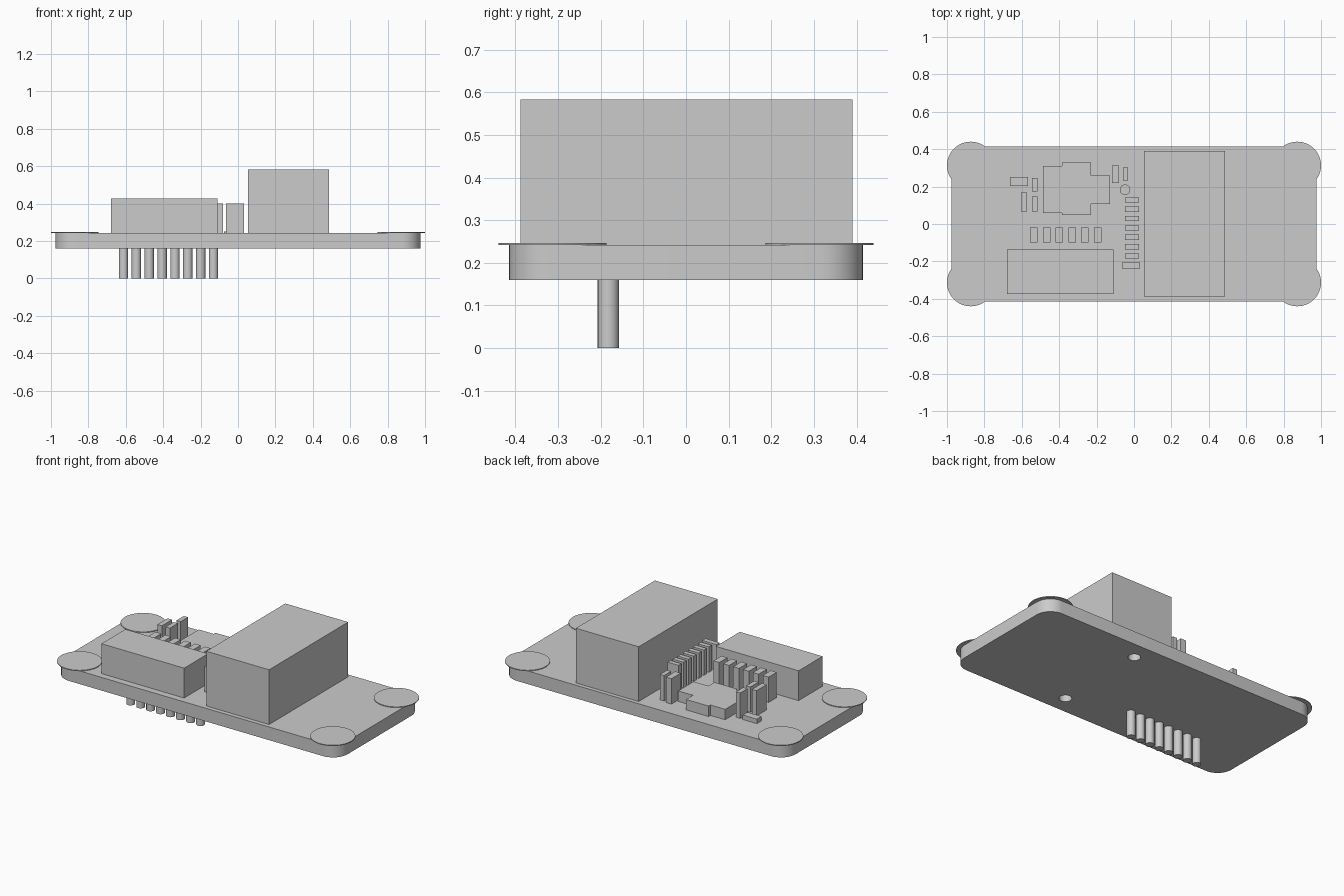
import bpy
import bmesh
from math import sin, cos, pi, radians

cube = bpy.data.objects.get("Cube")
if cube:
    bpy.data.objects.remove(cube, do_unlink=True)

grey = bpy.data.materials.new("plain grey")
grey.use_nodes = True
grey.diffuse_color = (0.6, 0.6, 0.6, 1)
grey.node_tree.nodes["Principled BSDF"].inputs["Base Color"].default_value = (0.6, 0.6, 0.6, 1)

BASE, TOP = 0.16, 0.242   # board underside and upper face
TALL = 0.4                # top of the upright chips


def prism(name, outline, z0, z1, smooth=False):
    """Extrude a counter-clockwise outline from z0 to z1."""
    bm = bmesh.new()
    face = bm.faces.new([bm.verts.new((x, y, z0)) for x, y in outline])
    new = bmesh.ops.extrude_face_region(bm, geom=[face])["geom"]
    for v in new:
        if isinstance(v, bmesh.types.BMVert):
            v.co.z = z1
    bmesh.ops.recalc_face_normals(bm, faces=bm.faces)
    mesh = bpy.data.meshes.new(name)
    bm.to_mesh(mesh)
    bm.free()
    mesh.materials.append(grey)
    obj = bpy.data.objects.new(name, mesh)
    bpy.context.collection.objects.link(obj)
    if smooth:
        select(obj)
        bpy.ops.object.shade_smooth_by_angle(angle=radians(30))
    return obj


def select(obj):
    bpy.ops.object.select_all(action='DESELECT')
    obj.select_set(True)
    bpy.context.view_layer.objects.active = obj


def box(name, x0, x1, y0, y1, z1, z0=TOP):
    return prism(name, [(x0, y0), (x1, y0), (x1, y1), (x0, y1)], z0, z1)


def disc(name, x, y, r, z0, z1, n=32):
    ring = [(x + r * cos(2 * pi * i / n), y + r * sin(2 * pi * i / n)) for i in range(n)]
    return prism(name, ring, z0, z1, True)


# Circuit board with rounded corners
HX, HY, R, STEPS = 0.976, 0.415, 0.1, 10
outline = []
for k, (sx, sy) in enumerate([(1, 1), (-1, 1), (-1, -1), (1, -1)]):
    for i in range(STEPS + 1):
        a = (k + i / STEPS) * pi / 2
        outline.append((sx * (HX - R) + R * cos(a), sy * (HY - R) + R * sin(a)))
board = prism("circuit_board", outline, BASE, TOP)

# Two peg holes through the board under the large housing
for y in (-0.3, 0.3):
    cutter = disc("hole_cutter", 0.25, y, 0.036, BASE - 0.1, TOP + 0.1)
    cutter.hide_render = True
    cut = board.modifiers.new("hole", 'BOOLEAN')
    cut.operation, cut.solver, cut.object = 'DIFFERENCE', 'EXACT', cutter
    select(board)
    bpy.ops.object.modifier_apply(modifier=cut.name)
    bpy.data.objects.remove(cutter, do_unlink=True)
select(board)
bpy.ops.object.shade_smooth_by_angle(angle=radians(30))

# Thin pads over the four corners
for sx in (-1, 1):
    for sy in (-1, 1):
        disc("corner_pad", sx * 0.873, sy * 0.313, 0.127, TOP, TOP + 0.005, 48)

# Large housing and the smaller connector
box("large_housing", 0.053, 0.486, -0.388, 0.39, 0.583)
box("connector_housing", -0.68, -0.11, -0.373, -0.137, 0.428)

# Row of pins below the connector
for i in range(8):
    disc("pin", -0.612 + i * 0.0687, -0.182, 0.025, 0, BASE, 24)

# Stepped central chip, low on the board
prism("central_chip",
      [(-0.487, 0.06), (-0.385, 0.06), (-0.385, 0.048), (-0.23, 0.048),
       (-0.23, 0.108), (-0.128, 0.108), (-0.128, 0.26), (-0.23, 0.26),
       (-0.23, 0.328), (-0.385, 0.328), (-0.385, 0.31), (-0.487, 0.31)],
      TOP, 0.307)

# Row of six upright chips
for i in range(6):
    x = -0.535 + i * 0.068
    box("row_chip", x - 0.02, x + 0.02, -0.1, -0.02, TALL)

# Column of seven upright chips, with a wider one at the front
for i in range(7):
    y = 0.129 - i * 0.05
    box("column_chip", -0.048, 0.027, y - 0.014, y + 0.014, TALL)
box("wide_chip", -0.065, 0.033, -0.238, -0.207, TALL)

# Loose chips around the central chip
for x0, x1, y0, y1 in [(-0.118, -0.08, 0.22, 0.312), (-0.06, -0.032, 0.232, 0.302),
                       (-0.603, -0.572, 0.067, 0.168), (-0.546, -0.517, 0.174, 0.246),
                       (-0.546, -0.517, 0.067, 0.147)]:
    box("loose_chip", x0, x1, y0, y1, TALL)
box("flat_chip", -0.663, -0.566, 0.204, 0.25, 0.27)
disc("round_marker", -0.048, 0.183, 0.028, TOP, TOP + 0.01)
